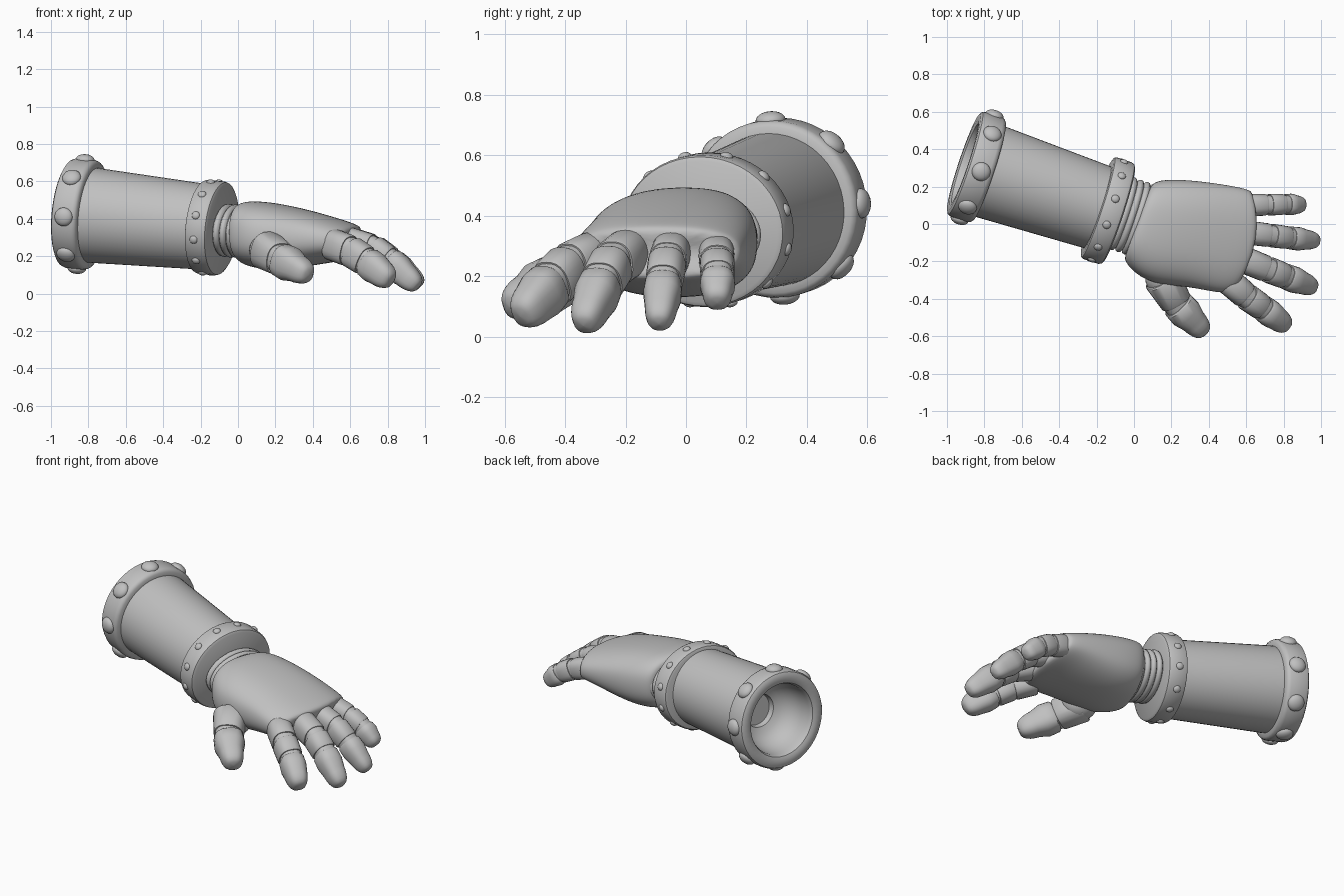
import bpy, bmesh, math
from mathutils import Vector, Matrix

if "Cube" in bpy.data.objects:
    bpy.data.objects.remove(bpy.data.objects["Cube"])

grey = bpy.data.materials.new("plain grey")
grey.diffuse_color = (0.53, 0.53, 0.53, 1)
grey.use_nodes = True
grey.node_tree.nodes["Principled BSDF"].inputs["Base Color"].default_value = grey.diffuse_color


def finish(name, bm, angle=35):
    bmesh.ops.remove_doubles(bm, verts=bm.verts, dist=1e-5)
    bmesh.ops.recalc_face_normals(bm, faces=bm.faces)
    me = bpy.data.meshes.new(name)
    bm.to_mesh(me)
    bm.free()
    me.materials.append(grey)
    ob = bpy.data.objects.new(name, me)
    bpy.context.collection.objects.link(ob)
    bpy.ops.object.select_all(action='DESELECT')
    ob.select_set(True)
    bpy.context.view_layer.objects.active = ob
    bpy.ops.object.shade_smooth_by_angle(angle=math.radians(angle))
    return ob


def frame(origin, axis):
    """Local z along the axis, local x level, local y upward."""
    z = Vector(axis).normalized()
    x = Vector((0, 0, 1)).cross(z).normalized()
    y = z.cross(x)
    m = Matrix((x, y, z)).transposed().to_4x4()
    m.translation = origin
    return m


def skin(bm, rings, cap=False):
    loops = [[bm.verts.new(p) for p in r] for r in rings]
    n = len(loops[0])
    for a, b in zip(loops, loops[1:]):
        for i in range(n):
            j = (i + 1) % n
            bm.faces.new((a[i], a[j], b[j], b[i]))
    if cap:
        bm.faces.new(loops[0])
        bm.faces.new(loops[-1])


def lathe(name, profile, m, sx=1.0, sy=1.0, n=48, power=1.0, angle=35, cap=True):
    """Spin (radius, distance) pairs about local z; power < 1 squares it."""
    def pt(r, d, a):
        c, s = math.cos(a), math.sin(a)
        return m @ Vector((r * sx * math.copysign(abs(c) ** power, c),
                           r * sy * math.copysign(abs(s) ** power, s), d))
    bm = bmesh.new()
    skin(bm, [[pt(max(r, 1e-4), d, 2 * math.pi * i / n) for i in range(n)]
              for r, d in profile], cap=cap)
    return finish(name, bm, angle)


# Cuff: tapered sleeve whose rear opening is a bowl with a small recessed floor
AXIS = Vector((0.944, -0.314, -0.098))
cuff = frame(Vector((-0.91, 0.327, 0.433)), AXIS)
lathe("cuff_sleeve", [(0, .26), (.095, .26), (.1, .225), (.135, .21), (.165, .185), (.19, .15),
                      (.207, .10), (.215, .03), (.25, .03), (.255, .13), (.228, .80), (0, .80)], cuff)
lathe("rear_band", [(.21, .12), (.212, .03), (.222, .008), (.24, 0), (.273, 0),
                    (.288, .008), (.295, .025), (.295, .118), (.29, .133), (.277, .143),
                    (.25, .145), (.21, .12)], cuff, cap=False)
lathe("front_band", [(0, .755), (.235, .755), (.248, .76), (.253, .77), (.253, .855),
                     (.248, .87), (.235, .878), (0, .885)], cuff, sx=1.13)


# Rivets around both bands
def rivets(name, count, phase, rx, ry, d, size, height):
    bm = bmesh.new()
    for k in range(count):
        a = math.radians(phase) + 2 * math.pi * k / count
        ca, sa = math.cos(a), math.sin(a)
        m = cuff @ Matrix.Translation((rx * ca, ry * sa, d)) @ Matrix.Rotation(a, 4, 'Z')
        bmesh.ops.create_uvsphere(bm, u_segments=20, v_segments=12, radius=1,
                                  matrix=m @ Matrix.Diagonal((height, size, size, 1)))
    finish(name, bm, 60)


rivets("rear_rivets", 8, 3, .292, .292, .075, .05, .03)
rivets("front_rivets", 12, 15, .284, .252, .81, .022, .014)

# Ribbed wrist
wrist = frame(Vector((-0.12, 0.075, 0.345)), AXIS)
ribs = [(0, 0)]
for k in range(5):
    d = .01 + k * .037
    r = .2
    ribs += [(r - .012, d), (r, d + .007), (r + .004, d + .018), (r, d + .029), (r - .012, d + .036)]
ribs.append((0, .2))
lathe("ribbed_wrist", ribs, wrist, sy=.7, angle=50)

# Hand: lofted between outer edge, inner edge, top and bottom heights
sections = [((.08, .19), (-.05, -.17), .46, .205, 0),
            ((.105, .222), (-.05, -.195), .488, .17, 0),
            ((.15, .238), (-.02, -.245), .498, .14, .01),
            ((.26, .24), (.09, -.325), .488, .122, .02),
            ((.40, .225), (.29, -.335), .45, .145, .03),
            ((.53, .205), (.44, -.37), .405, .172, .045),
            ((.62, .185), (.53, -.37), .372, .182, .055),
            ((.645, .16), (.565, -.325), .35, .2, .06)]
N = 24
rings = []
for a, b, top, bot, bow in sections:
    mid = (Vector(a) + Vector(b)) / 2
    half = (Vector(a) - Vector(b)) / 2
    cz = bot + .5 * (top - bot)
    ring = []
    for i in range(N):
        t = 2 * math.pi * i / N
        c, s = math.cos(t), math.sin(t)
        u = math.copysign(abs(c) ** .8, c)
        v = math.copysign(abs(s) ** .8, s)
        p = mid + half * u
        ring.append(Vector((p.x + bow * (1 - u * u), p.y, cz + v * (top - bot) / 2)))
    rings.append(ring)
bm = bmesh.new()
skin(bm, rings, cap=True)
hand = finish("hand", bm, 80)
sub = hand.modifiers.new("smooth", 'SUBSURF')
sub.levels = sub.render_levels = 2

# Fleshy mount where the thumb leaves the palm
bm = bmesh.new()
bmesh.ops.create_uvsphere(bm, u_segments=28, v_segments=16, radius=1,
                          matrix=Matrix.Translation((.17, -.29, .23)) @ Matrix.Diagonal((.11, .1, .1, 1)))
finish("thumb_mount", bm, 60)


# Jointed digits: separate plates on a thinner core, blunt domed tip plate
def plate(name, p, q, r0, r1, deep, tip=False):
    length = (q - p).length
    if tip:
        prof = [(0, 0), (.92 * r0, 0), (r0, .008), (1.03 * r0, .3 * length)]
        for k in range(1, 8):
            a = k / 7 * math.pi / 2
            prof.append((r1 * math.cos(a) ** .6 if k < 7 else 0,
                         length * (.42 + .58 * math.sin(a))))
    else:
        prof = [(0, 0), (.95 * r0, 0), (r0, .008), (r1, length - .024),
                (.95 * r1, length - .016), (0, length - .016)]
    lathe(name, prof, frame(p, q - p), sy=deep, n=24, power=.8, angle=40)


def digit(name, pts, radii, deep):
    pts = [Vector(p) for p in pts]
    last = len(pts) - 2
    for k in range(last + 1):
        plate(f"{name}_plate_{k + 1}", pts[k], pts[k + 1], radii[k], radii[k + 1], deep, k == last)
    for k in range(1, last + 1):
        d = (pts[k + 1] - pts[k - 1]).normalized()
        lathe(f"{name}_joint_{k}", [(0, -.03), (.87 * radii[k], -.03), (.87 * radii[k], .03), (0, .03)],
              frame(pts[k], d), sy=deep, n=24, power=.8)


digit("index_finger", [(.50, -.30, .265), (.605, -.39, .225), (.69, -.45, .17), (.82, -.548, .065)],
      [.074, .073, .071, .066], 1.15)
digit("middle_finger", [(.56, -.18, .285), (.72, -.245, .238), (.81, -.28, .175), (.965, -.34, .035)],
      [.073, .071, .069, .062], 1.1)
digit("ring_finger", [(.60, -.045, .285), (.735, -.062, .243), (.83, -.074, .175), (.98, -.09, .04)],
      [.064, .063, .061, .055], 1.12)
digit("little_finger", [(.59, .10, .28), (.72, .103, .24), (.81, .105, .193), (.905, .103, .11)],
      [.06, .058, .056, .051], 1.1)
digit("thumb", [(.15, -.29, .235), (.232, -.43, .182), (.38, -.585, .098)], [.1, .086, .073], 1.05)
